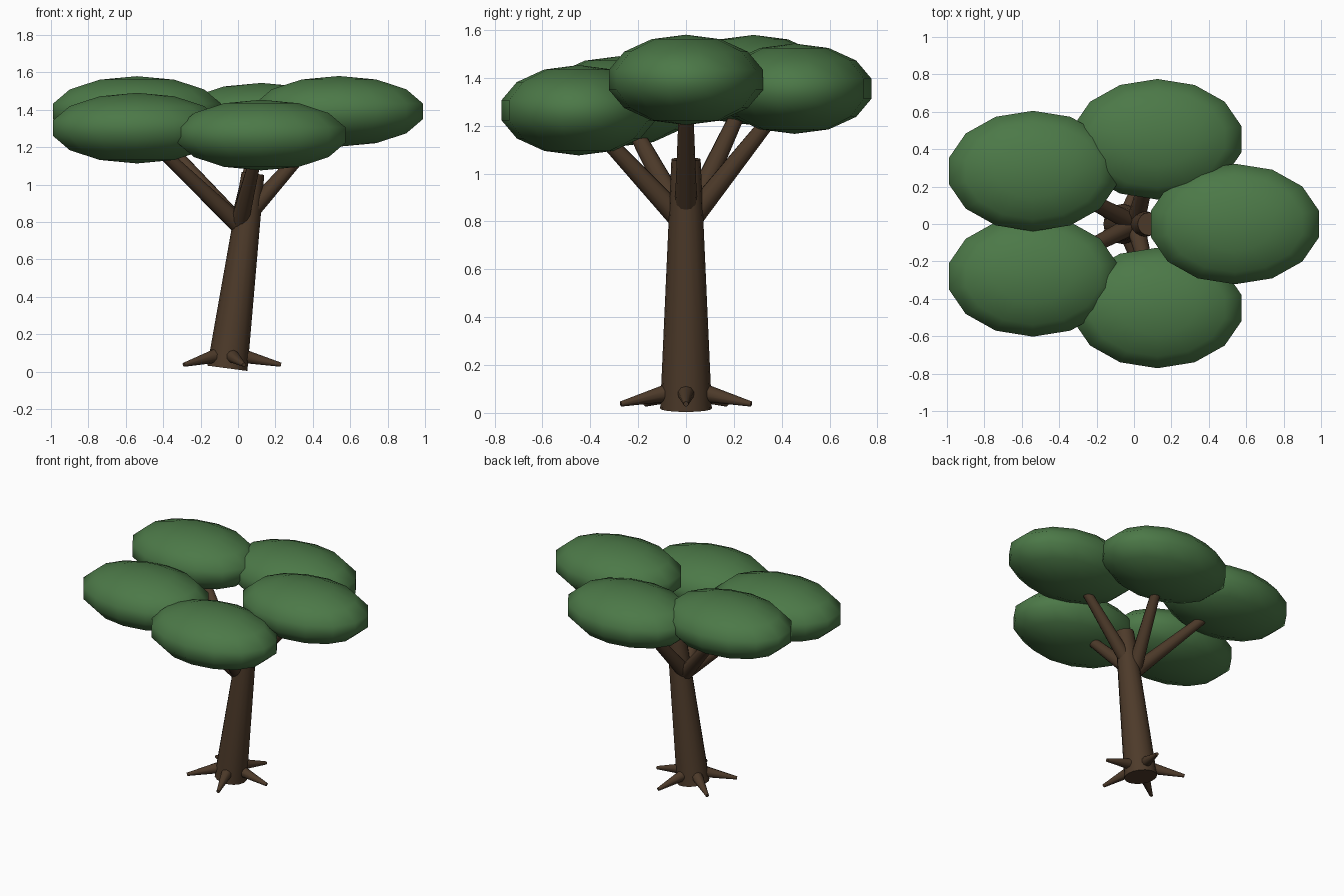
import bpy, math
from mathutils import Vector

if "Cube" in bpy.data.objects:
    bpy.data.objects.remove(bpy.data.objects["Cube"])


def make_material(name, rgb):
    mat = bpy.data.materials.new(name)
    mat.diffuse_color = (*rgb, 1)
    mat.use_nodes = True
    mat.node_tree.nodes["Principled BSDF"].inputs["Base Color"].default_value = mat.diffuse_color
    return mat


bark = make_material("bark_brown", (0.075, 0.043, 0.023))
leaf = make_material("leaf_green", (0.072, 0.19, 0.064))


def finish(name, mat, angle):
    obj = bpy.context.object
    obj.name = name
    obj.data.materials.append(mat)
    bpy.ops.object.shade_smooth_by_angle(angle=math.radians(angle))
    return obj


def limb(name, start, end, r1, r2, sides=12):
    """Tapered round limb between two points."""
    start, end = Vector(start), Vector(end)
    axis = end - start
    bpy.ops.mesh.primitive_cone_add(
        vertices=sides, radius1=r1, radius2=r2, depth=axis.length,
        location=(start + end) / 2,
        rotation=axis.to_track_quat('Z', 'Y').to_euler())
    return finish(name, bark, 40)


# Leaning trunk
BASE_X = -0.057
limb("trunk", (BASE_X, 0, 0.018), (0.08, 0, 1.06), 0.108, 0.061, 16)

# Flattened leaf clumps, each carried by a branch from the same fork
clumps = [
    (0.54, 0.0, 1.392),
    (0.125, 0.453, 1.355),
    (-0.54, 0.283, 1.391),
    (-0.54, -0.28, 1.302),
    (0.125, -0.449, 1.265),
]
fork = Vector((0.005, 0, 0.785))
for i, centre in enumerate(clumps, 1):
    bpy.ops.mesh.primitive_uv_sphere_add(
        segments=14, ring_count=7, radius=0.472, location=centre)
    bpy.context.object.scale = (1, 0.7, 0.4)
    bpy.ops.object.transform_apply(location=False, rotation=False, scale=True)
    finish(f"leaf_clump_{i}", leaf, 80)
    limb(f"branch_{i}", fork, fork.lerp(Vector(centre), 0.93), 0.05, 0.027)

# Short roots spread evenly around the foot
for i in range(5):
    a = math.radians(72 * i)
    c, s = math.cos(a), math.sin(a)
    limb(f"root_{i + 1}",
         (BASE_X + 0.085 * c, 0.085 * s, 0.083),
         (BASE_X + 0.287 * c, 0.287 * s, 0.037), 0.037, 0.011, 10)
